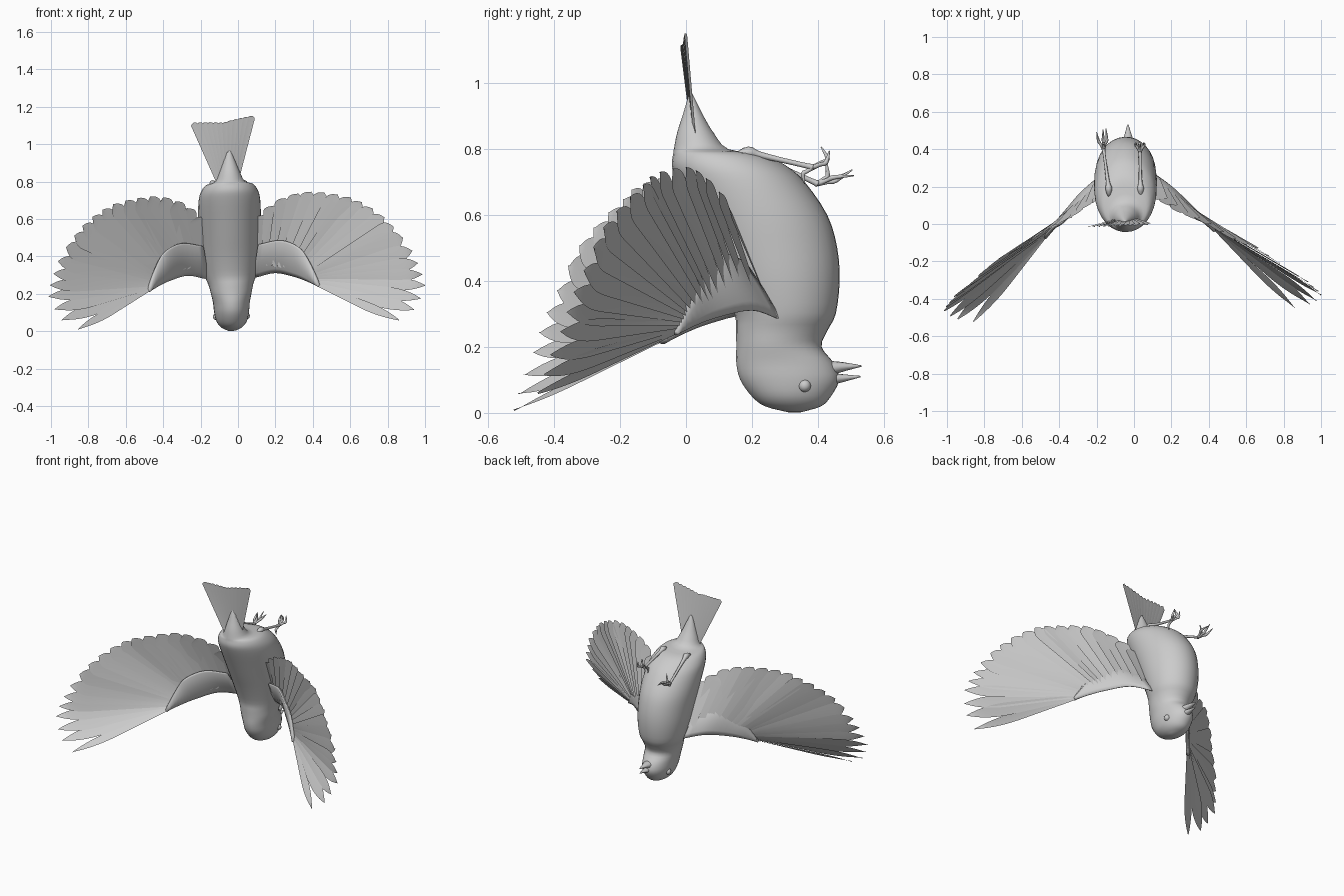
import bpy, bmesh, math
from mathutils import Vector, Matrix

if "Cube" in bpy.data.objects:
    bpy.data.objects.remove(bpy.data.objects["Cube"])

grey = bpy.data.materials.new("plumage_grey")
grey.diffuse_color = (0.6, 0.6, 0.6, 1)
grey.use_nodes = True
grey.node_tree.nodes["Principled BSDF"].inputs["Base Color"].default_value = grey.diffuse_color

# the whole bird leans slightly: small yaw and roll
LEAN = (Matrix.Translation((-0.018, 0, 0)) @ Matrix.Rotation(0.042, 4, 'Z')
        @ Matrix.Rotation(-0.03, 4, 'Y'))


def finish(name, bm, matrix=LEAN, closed=True):
    if closed:
        bmesh.ops.recalc_face_normals(bm, faces=bm.faces)
    for f in bm.faces:
        f.smooth = True
    me = bpy.data.meshes.new(name)
    bm.to_mesh(me)
    bm.free()
    me.materials.append(grey)
    ob = bpy.data.objects.new(name, me)
    ob.matrix_world = matrix
    bpy.context.collection.objects.link(ob)
    return ob


def smooth(points, n):
    """Catmull-Rom points through a list of tuples."""
    p = [Vector(q) for q in points]
    p = [2 * p[0] - p[1]] + p + [2 * p[-1] - p[-2]]
    out = []
    for i in range(1, len(p) - 2):
        for k in range(n):
            t = k / n
            a, b, c, d = p[i - 1:i + 3]
            out.append(0.5 * (2 * b + (c - a) * t + (2 * a - 5 * b + 4 * c - d) * t * t
                              + (3 * b - a - 3 * c + d) * t ** 3))
    return out + [p[-2]]


def skin(bm, rings):
    """Bridge closed rings of points and cap both ends."""
    vs = [[bm.verts.new(c) for c in r] for r in rings]
    n = len(vs[0])
    for a, b in zip(vs, vs[1:]):
        for i in range(n):
            j = (i + 1) % n
            bm.faces.new((a[i], a[j], b[j], b[i]))
    bm.faces.new(vs[0])
    bm.faces.new(vs[-1])


def tube(bm, path, sides=8, wide=1.0, n=3):
    """Tube along (x, y, z, radius) points, widened sideways."""
    pts = smooth(path, n)
    rings = []
    for i, p in enumerate(pts):
        d = (pts[min(i + 1, len(pts) - 1)] - pts[max(i - 1, 0)]).to_3d().normalized()
        u = (Vector((1, 0, 0)) - d * d.x).normalized()
        v = d.cross(u)
        r = max(p[3], 0.0015)
        rings.append([p.to_3d() + u * r * wide * math.cos(a) + v * r * math.sin(a)
                      for a in (math.tau * k / sides for k in range(sides))])
    skin(bm, rings)


# body, head and pointed rump: z, back y, breast y, half width
profile = [(.002, .31, .35, .02), (.02, .24, .41, .055), (.05, .2, .44, .08),
           (.1, .165, .465, .093), (.15, .153, .45, .098), (.2, .153, .412, .108),
           (.25, .152, .43, .12), (.3, .148, .455, .138), (.4, .11, .467, .155),
           (.5, .065, .46, .163), (.6, .02, .43, .168), (.7, -.025, .362, .165),
           (.75, -.042, .305, .152), (.785, -.038, .235, .125), (.8, -.036, .13, .08),
           (.85, -.026, .085, .055), (.9, -.01, .055, .035), (.95, .005, .03, .015),
           (.97, .013, .02, .004)]
# four-value rows interpolate together
rings = []
for z, y0, y1, w in (tuple(q) for q in smooth(profile, 3)):
    rings.append([(w * math.cos(a), (y0 + y1) / 2 + (y1 - y0) / 2 * math.sin(a), z)
                  for a in (math.tau * k / 32 for k in range(32))])
bm = bmesh.new()
skin(bm, rings)
finish("body", bm)

# open beak
for name, path in (("beak_upper", [(.008, .41, .103, .026), (.01, .46, .104, .015), (.012, .53, .11, .002)]),
                   ("beak_lower", [(.008, .41, .128, .03), (.01, .46, .138, .018), (.012, .533, .142, .002)])):
    bm = bmesh.new()
    tube(bm, path, 12, 1.35, 4)
    finish(name, bm)

# eyes
for side, s in (("left", -1), ("right", 1)):
    bm = bmesh.new()
    bmesh.ops.create_uvsphere(bm, u_segments=16, v_segments=10, radius=.019,
                              matrix=Matrix.Translation((s * .08, .357, .08)))
    finish(side + "_eye", bm)


def feather(bm, base, tip, across, w0, w1, start, power):
    """Flat blade with a slightly raised shaft, one edge tucked under its neighbour."""
    d = (tip - base).normalized()
    across = (across - d * across.dot(d)).normalized()
    nrm = d.cross(across)
    rows = []
    for t in [k / 8 * start for k in range(8)] + [start + (1 - start) * k / 7 for k in range(8)]:
        q = max(0, (t - start) / (1 - start))
        w = max(.001, (w0 + (w1 - w0) * t) * (1 - q ** power)) / 2
        c = base.lerp(tip, t)
        rows.append([bm.verts.new(c + across * w * k + nrm * (.003 * k + .001 * (k == 0)))
                     for k in (-1, 0, 1)])
    for a, b in zip(rows, rows[1:]):
        for k in (0, 1):
            bm.faces.new((a[k], a[k + 1], b[k + 1], b[k]))


def fan(bm, bases, tips, shape):
    n = len(tips)
    for i in range(n):
        lo, hi = max(i - 1, 0), min(i + 1, n - 1)
        gap = lambda p: (p[hi] - p[lo]).length / (hi - lo)
        start, power, scale = shape(i)
        feather(bm, bases[i], tips[i], tips[hi] - tips[lo], max(.022, gap(bases) * 1.3) * scale,
                gap(tips) * 1.3 * scale, start, power)


# wing feather tips from the outer primary to the body
TIPS = [(.861, -.486, .034), (.943, -.469, .087), (.98, -.451, .146), (1.009, -.422, .215),
        (.997, -.402, .275), (.975, -.38, .336), (.948, -.349, .402), (.901, -.317, .474),
        (.854, -.285, .535), (.807, -.243, .587), (.75, -.2, .633), (.693, -.158, .67),
        (.635, -.135, .697), (.567, -.102, .714), (.499, -.06, .726), (.43, -.016, .733),
        (.361, .017, .725), (.292, .05, .703), (.232, .092, .664), (.172, .125, .616)]
ROOTS = [(0, (.44, -.035, .238)), (8, (.4, .005, .29)), (13, (.32, .085, .32)), (19, (.155, .235, .35))]
LEAD = [(.13, .275, .282), (.235, .192, .304), (.331, .087, .281), (.397, .014, .254), (.455, -.05, .222)]
COVERT = [(.15, .165, .46), (.265, .095, .478), (.355, .02, .44), (.405, -.005, .37), (.46, -.055, .235)]


def root(i):
    for (a, p), (b, q) in zip(ROOTS, ROOTS[1:]):
        if i <= b:
            return Vector(p).lerp(Vector(q), (i - a) / (b - a))


def wing_shape(i):
    if i < 7:
        return .58 + .03 * i, 1.7 + .2 * i, .6 if i == 0 else 1
    return .85, 3, 1


for side, s in (("left", -1), ("right", 1)):
    flip = Vector((s, 1, 1))
    bm = bmesh.new()
    fan(bm, [root(i) * flip for i in range(20)], [Vector(t) * flip for t in TIPS], wing_shape)
    finish(side + "_wing_feathers", bm, closed=False)

    # padded arm covering the feather roots
    bm = bmesh.new()
    loops = []
    for a, b in zip(smooth(LEAD, 4), smooth(COVERT, 4)):
        d = b - a
        nrm = d.cross(Vector((.7, -.7, 0))).normalized()
        mid = [(0, .002), (.15, .011), (.5, .013), (.95, .008), (1, .001)]
        ring = [a + d * t + nrm * h for t, h in mid] + [a + d * t - nrm * h for t, h in mid[::-1]]
        loops.append([p * flip for p in ring])
    skin(bm, loops)
    finish(side + "_wing_arm", bm)

# tail fan with a shallow notch
bm = bmesh.new()
us = [-1 + 2 * i / 11 for i in range(12)]
fan(bm, [Vector((-.013 + .045 * u, .03, .79)) for u in us],
    [Vector((-.03 + .157 * u, -.005, 1.112 + .022 * abs(u) ** .5 + .014 * u)) for u in us],
    lambda i: (.95, 4, 1))
finish("tail", bm, closed=False)

# legs with clawed toes: knee, ankle, then toe bend and claw tip
LEGS = {"right": ((.035, .19, .79), (.032, .385, .745),
                  [((.03, .43, .77), (.03, .41, .807)), ((.055, .425, .76), (.05, .435, .795)),
                   ((.008, .425, .76), (.012, .435, .79)), ((.03, .355, .725), (.03, .36, .695))]),
        "left": ((-.135, .19, .79), (-.163, .4, .695),
                 [((-.165, .455, .705), (-.165, .505, .738)), ((-.145, .45, .715), (-.15, .51, .72)),
                  ((-.19, .445, .705), (-.2, .49, .73)), ((-.163, .43, .72), (-.155, .425, .765))])}
for side, (knee, ankle, toes) in LEGS.items():
    bm = bmesh.new()
    k, a = Vector(knee), Vector(ankle)
    tube(bm, [(*(k - Vector((0, .04, .01))), .008), (*k, .018), (*k.lerp(a, .15), .011),
              (*k.lerp(a, .5), .008), (*k.lerp(a, .9), .008), (*a, .011)])
    for bend, claw in toes:
        tube(bm, [(*a, .009), (*a.lerp(Vector(bend), .6), .007), (*bend, .008), (*claw, .002)], 6)
    finish(side + "_leg", bm, Matrix.Identity(4))
